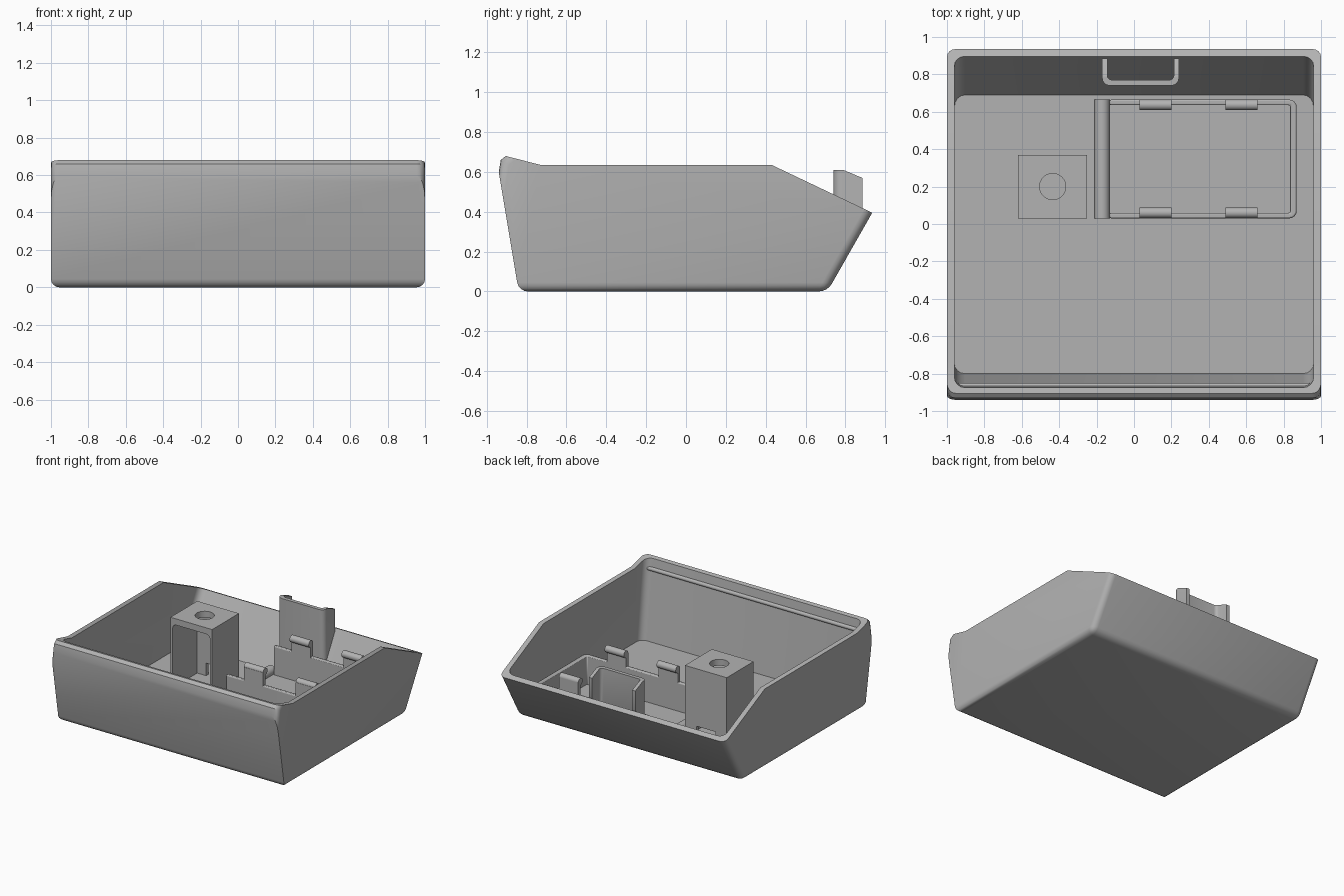
import bpy, bmesh, math
from mathutils import Matrix

cube = bpy.data.objects.get("Cube")
if cube:
    bpy.data.objects.remove(cube, do_unlink=True)

grey = bpy.data.materials.new("plain grey")
grey.use_nodes = True
COLOUR = (0.45, 0.45, 0.45, 1)
grey.diffuse_color = COLOUR
grey.node_tree.nodes["Principled BSDF"].inputs["Base Color"].default_value = COLOUR


def finish(name, bm):
    bmesh.ops.recalc_face_normals(bm, faces=bm.faces[:])
    mesh = bpy.data.meshes.new(name)
    bm.to_mesh(mesh)
    bm.free()
    mesh.materials.append(grey)
    obj = bpy.data.objects.new(name, mesh)
    bpy.context.collection.objects.link(obj)
    return obj


def prism(name, profile, x0, x1, rounded=None, width=0.04, segments=4):
    """Extrude a (y, z) profile along x; round the edges chosen by a rule."""
    bm = bmesh.new()
    face = bm.faces.new([bm.verts.new((x0, y, z)) for y, z in profile])
    new = bmesh.ops.extrude_face_region(bm, geom=[face])["geom"]
    verts = [v for v in new if isinstance(v, bmesh.types.BMVert)]
    bmesh.ops.translate(bm, verts=verts, vec=(x1 - x0, 0, 0))
    bmesh.ops.recalc_face_normals(bm, faces=bm.faces[:])
    if rounded:
        edges = [e for e in bm.edges
                 if rounded((e.verts[0].co + e.verts[1].co) / 2,
                            (e.verts[1].co - e.verts[0].co).normalized())]
        bmesh.ops.bevel(bm, geom=edges, offset=width, segments=segments,
                        profile=0.5, affect='EDGES', clamp_overlap=True)
    return finish(name, bm)


def box(name, x, y, z, rounded=None, width=0.04):
    profile = [(y[0], z[0]), (y[1], z[0]), (y[1], z[1]), (y[0], z[1])]
    return prism(name, profile, x[0], x[1], rounded, width)


def rod(name, centre, radius, length, axis):
    bm = bmesh.new()
    turn = Matrix.Rotation(math.pi / 2, 4, {'X': 'Y', 'Y': 'X'}[axis]) if axis != 'Z' else Matrix()
    bmesh.ops.create_cone(bm, cap_ends=True, segments=32, radius1=radius, radius2=radius,
                          depth=length, matrix=Matrix.Translation(centre) @ turn)
    return finish(name, bm)


def cut(target, cutter):
    cutter.hide_render = True
    mod = target.modifiers.new("cut", 'BOOLEAN')
    mod.operation, mod.solver, mod.object = 'DIFFERENCE', 'EXACT', cutter
    bpy.context.view_layer.objects.active = target
    bpy.ops.object.modifier_apply(modifier=mod.name)
    bpy.data.objects.remove(cutter, do_unlink=True)


parts = []

# Tray shell: sloped solid with rounded outside, hollowed from above
shell_profile = [(-0.84, 0), (-0.94, 0.6), (-0.93, 0.66), (-0.905, 0.68), (-0.73, 0.635),
                 (0.43, 0.635), (0.935, 0.395), (0.71, 0)]
tray = prism("tray_shell", shell_profile, -1, 1,
             lambda m, d: (abs(m.x) > 0.9 and (m.z < 0.3 or m.y < -0.9)) or m.z < 0.01, 0.045)
cut(tray, prism("tray_cutter", [(-0.80, 0.04), (0.69, 0.04), (1.11, 0.8), (-0.89, 0.8)], -0.96, 0.96,
                lambda m, d: abs(d.z) > 0.5, 0.055))
parts.append(tray)

# Bead inside the front wall
parts.append(rod("front_wall_bead", (0, -0.866, 0.59), 0.016, 1.9, 'X'))

# Hollow post, open at the front, with a screw hole and a cable notch
post = box("post", (-0.62, -0.25), (0.03, 0.37), (0.02, 0.6))
cut(post, box("post_cutter", (-0.60, -0.27), (-0.1, 0.34), (0.04, 0.55),
              lambda m, d: abs(d.y) > 0.5 and m.z > 0.5, 0.03))
cut(post, box("notch_cutter", (-0.52, -0.35), (0.3, 0.5), (0.04, 0.14)))
cut(post, rod("hole_cutter", (-0.435, 0.2, 0.6), 0.07, 0.3, 'Z'))
parts.append(post)

# Compartment wall, open on one end
frame = box("compartment_wall", (-0.13, 0.87), (0.03, 0.665), (0.02, 0.27),
            lambda m, d: m.x > 0.8 and abs(d.z) > 0.5, 0.04)
cut(frame, box("compartment_cutter", (-0.5, 0.835), (0.06, 0.635), (0, 0.5)))
soften = frame.modifiers.new("soft_top", 'BEVEL')
soften.width, soften.segments, soften.angle_limit = 0.008, 2, math.radians(50)
parts.append(frame)

# Low rounded threshold across the open end
parts.append(rod("threshold", (-0.17, 0.348, 0.055), 0.04, 0.635, 'Y'))

# Four snap clips with rolled tops
for side, wall, roll in (("front", (0.03, 0.06), 0.06), ("back", (0.635, 0.665), 0.637)):
    for end, x in (("right", 0.115), ("left", 0.575)):
        name = f"{side}_{end}_clip"
        parts.append(box(name, (x - 0.085, x + 0.085), wall, (0.2, 0.375)))
        parts.append(rod(name + "_roll", (x, roll, 0.373), 0.028, 0.17, 'X'))

# Channel tab rising from the back wall
tab = prism("back_tab", [(0.74, 0.11), (0.885, 0.37), (0.885, 0.57), (0.79, 0.61), (0.74, 0.61)],
            -0.17, 0.24, lambda m, d: m.y < 0.75 and abs(d.z) > 0.9, 0.04)
cut(tab, box("tab_cutter", (-0.143, 0.213), (0.77, 1.1), (0, 0.8),
             lambda m, d: m.y < 0.8 and abs(d.z) > 0.9, 0.025))
parts.append(tab)

# Smooth rounded areas, keep corners crisp
bpy.ops.object.select_all(action='DESELECT')
for obj in parts:
    obj.select_set(True)
bpy.context.view_layer.objects.active = tray
bpy.ops.object.shade_smooth_by_angle(angle=math.radians(32))
